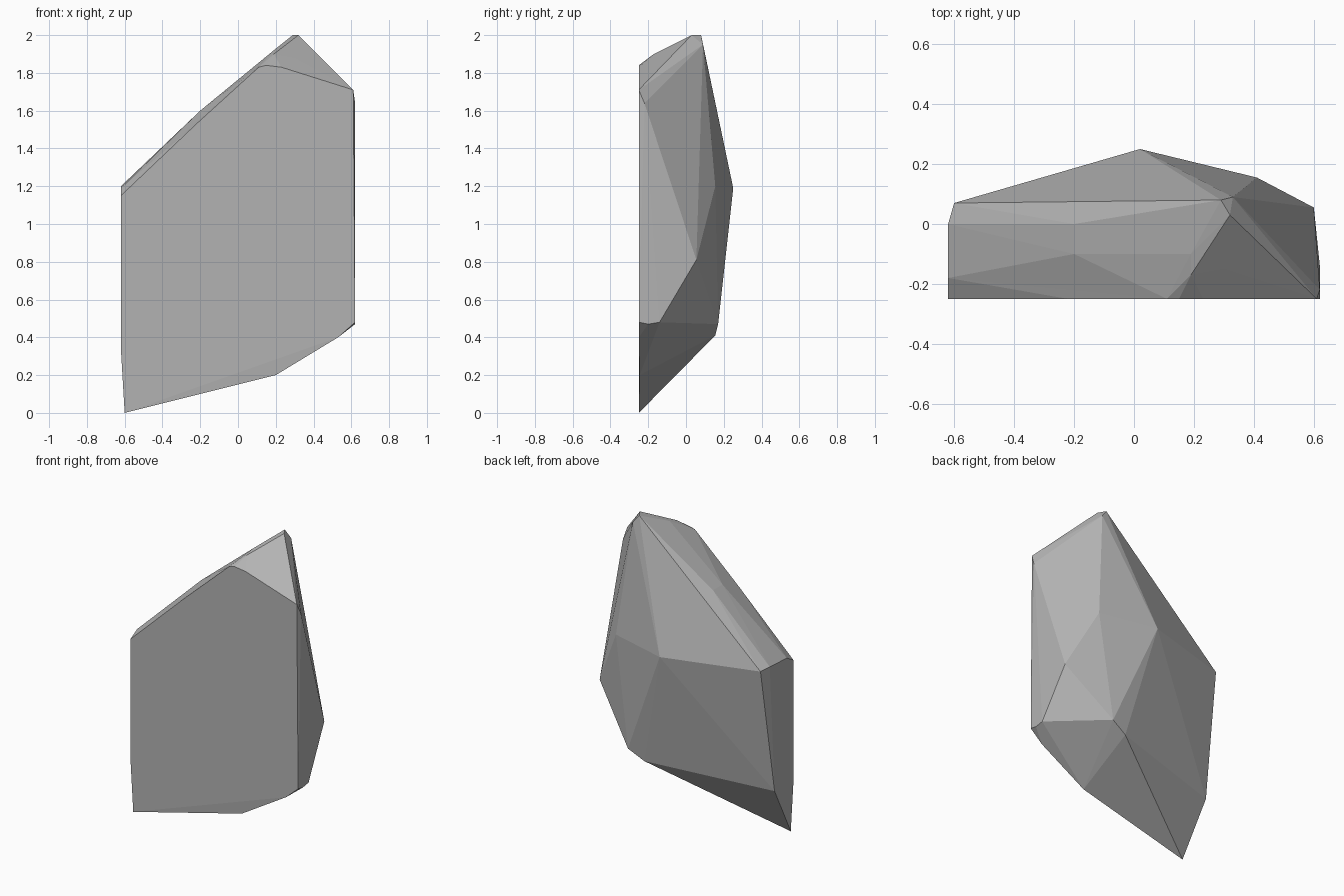
import bpy
import bmesh
import math

# Remove the default cube
default_cube = bpy.data.objects.get("Cube")
if default_cube is not None:
    bpy.data.objects.remove(default_cube, do_unlink=True)


def make_material(name, value):
    material = bpy.data.materials.new(name)
    colour = (value, value, value, 1.0)
    material.diffuse_color = colour
    material.use_nodes = True
    shader = material.node_tree.nodes["Principled BSDF"]
    shader.inputs["Base Color"].default_value = colour
    shader.inputs["Roughness"].default_value = 0.9
    return material


def hull_object(name, points, material):
    """Wrap the chipped corner points in a faceted convex solid."""
    mesh = bpy.data.meshes.new(name)
    bm = bmesh.new()
    for point in points:
        bm.verts.new(point)
    hull = bmesh.ops.convex_hull(bm, input=bm.verts[:])
    buried = set(hull["geom_interior"]) | set(hull["geom_unused"])
    buried_verts = [item for item in buried if isinstance(item, bmesh.types.BMVert)]
    bmesh.ops.delete(bm, geom=buried_verts, context="VERTS")
    # Merge coplanar triangles so the flat facets are single polygons
    bmesh.ops.dissolve_limit(bm, angle_limit=math.radians(0.5),
                             verts=bm.verts[:], edges=bm.edges[:])
    bmesh.ops.recalc_face_normals(bm, faces=bm.faces[:])
    bm.to_mesh(mesh)
    bm.free()
    mesh.materials.append(material)
    rock = bpy.data.objects.new(name, mesh)
    bpy.context.scene.collection.objects.link(rock)
    return rock


# Flat front face, as an outline of x and z
FRONT = -0.25
front_outline = [
    (-0.6, 0), (-0.62, 0.34), (-0.62, 1.15), (-0.22, 1.53), (0.11, 1.83),
    (0.15, 1.84), (0.23, 1.83), (0.61, 1.71), (0.62, 0.48), (0.53, 0.4),
]
front_points = [(x, FRONT, z) for x, z in front_outline]

# Sloping shoulder that climbs from the low side to the peak
shoulder_points = [
    (-0.62, -0.18, 1.19), (-0.62, 0, 1.2), (-0.6, 0.07, 1.19),
    (-0.2, -0.16, 1.58), (-0.2, -0.1, 1.6), (-0.2, 0, 1.6),
    (0.19, -0.17, 1.9), (0.19, -0.1, 1.92), (0.3, -0.15, 1.88),
]

# Chipped peak
peak_points = [(0.29, 0.08, 2), (0.32, 0.03, 2), (0.33, 0.09, 1.95)]

# Bulging back and the steep side
back_points = [
    (0.02, 0.25, 1.19), (0.41, 0.155, 1.2), (0.6, 0.055, 0.81),
    (0.62, -0.22, 1.64), (0.62, -0.14, 0.48), (0.62, -0.2, 0.47),
]

# Undercut base
base_points = [
    (0.31, 0.17, 0.47), (0.2, 0.155, 0.41), (0.2, -0.245, 0.2),
    (-0.62, -0.05, 0.35),
]

stone_grey = make_material("stone_grey", 0.45)
hull_object(
    "rock",
    front_points + shoulder_points + peak_points + back_points + base_points,
    stone_grey,
)
